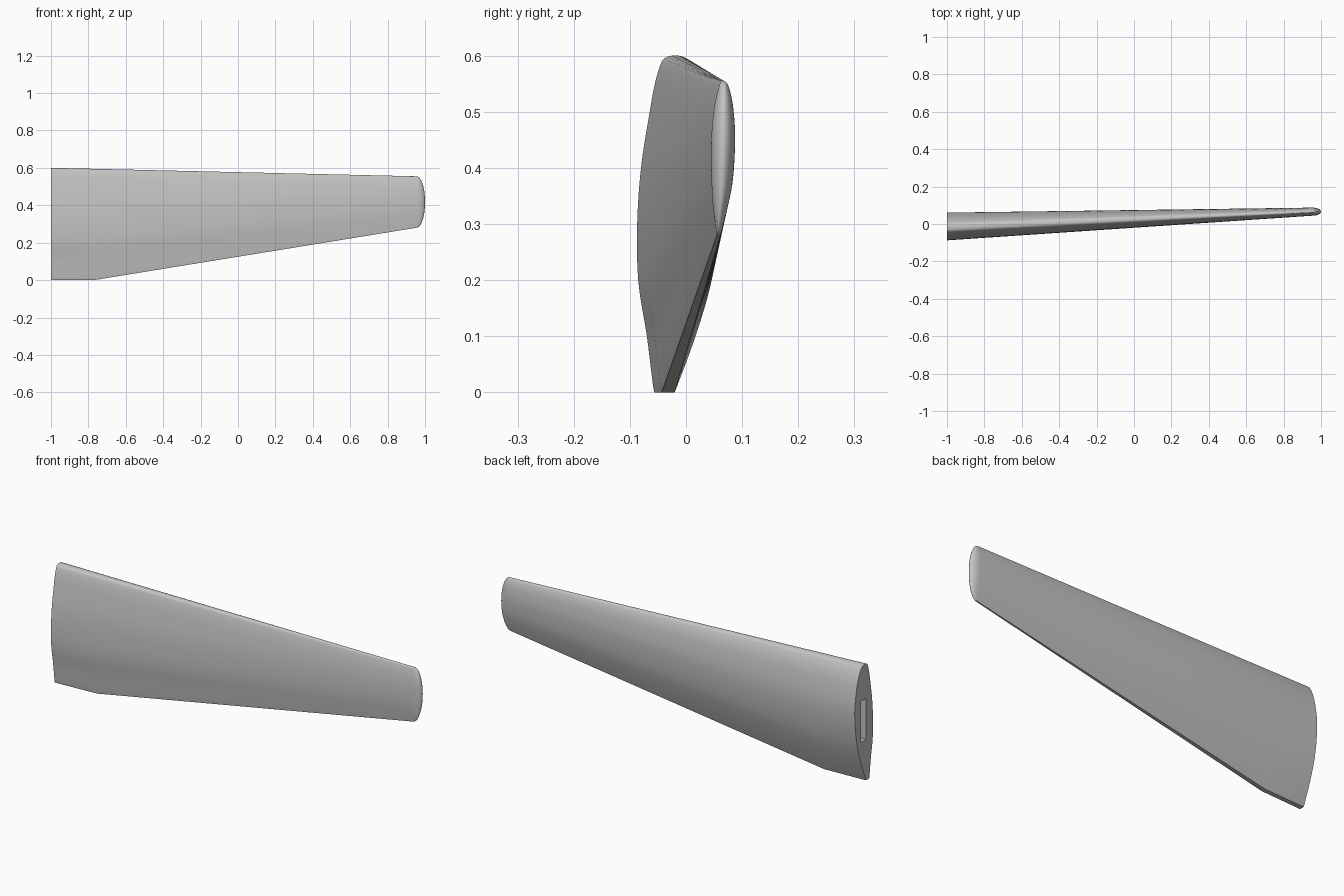
import bpy, bmesh, math
from mathutils import Vector

old = bpy.data.objects.get("Cube")
if old:
    bpy.data.objects.remove(old, do_unlink=True)

# One flat grey for the whole wing
grey = bpy.data.materials.new("light grey")
grey.use_nodes = True
colour = (0.55, 0.55, 0.55, 1)
grey.diffuse_color = colour
grey.node_tree.nodes["Principled BSDF"].inputs["Base Color"].default_value = colour

# Airfoil stations, trailing edge to leading edge:
# chord fraction, root middle, root half thickness, tip middle, tip half thickness
STATIONS = [
    (0, -.043, .010, .058, .002),
    (.012, -.043, .015, .0585, .004),
    (.17, -.030, .040, .061, .0125),
    (.33, -.0225, .0625, .064, .0185),
    (.5, -.015, .072, .0655, .021),
    (.67, -.010, .070, .0665, .021),
    (.83, -.010, .055, .067, .017),
    (.92, -.0135, .0415, .0675, .012),
    (.98, -.018, .026, .067, .007),
    (.995, -.019, .016, .066, .004),
    (1, -.019, .006, .066, .002),
]
STEPS = 5
TIP_X, CAP = 0.955, 0.045


def smooth(points, steps):
    """Catmull-Rom curve through all stations."""
    pts = [Vector(p) for p in points]
    pts = [pts[0]] + pts + [pts[-1]]
    out = []
    for a, b, c, d in zip(pts, pts[1:], pts[2:], pts[3:]):
        for i in range(steps):
            t = i / steps
            out.append(b + (c - a) * (t / 2) + (a * 2 - b * 5 + c * 4 - d) * (t * t / 2)
                       + (b * 3 - a - c * 3 + d) * (t ** 3 / 2))
    return out + [pts[-1]]


curve = smooth(STATIONS, STEPS)


def section(x, low, high, turn=0.0):
    """Closed airfoil loop; turn sweeps the rounded tip outwards."""
    blend = (x + 1) / (TIP_X + 1)
    front, back = [], []
    for s, root_mid, root_half, tip_mid, tip_half in curve:
        s = min(max(s, 0), 1)
        mid = root_mid + (tip_mid - root_mid) * blend
        half = (root_half + (tip_half - root_half) * blend) * math.cos(turn)
        bulge = CAP * math.sqrt(max(0, 1 - (2 * s - 1) ** 2)) * math.sin(turn)
        z = low + (high - low) * s
        front.append((x + bulge, mid - half, z))
        back.append((x + bulge, mid + half, z))
    return front + back[::-1]


# Wing skin: straight root, tapering panel, rounded tip
loops = [section(-1, 0, .6), section(-.77, 0, .595)]
loops += [section(TIP_X, .28, .555, math.pi / 2 * i / 10) for i in range(11)]
bm = bmesh.new()
rings = [[bm.verts.new(p) for p in loop] for loop in loops]
for a, b in zip(rings, rings[1:]):
    for i in range(len(a)):
        j = (i + 1) % len(a)
        bm.faces.new((a[i], a[j], b[j], b[i]))
bm.faces.new(rings[0])
bmesh.ops.remove_doubles(bm, verts=bm.verts[:], dist=0.00005)
bmesh.ops.recalc_face_normals(bm, faces=bm.faces[:])
mesh = bpy.data.meshes.new("wing")
bm.to_mesh(mesh)
bm.free()
mesh.materials.append(grey)
wing = bpy.data.objects.new("wing", mesh)
bpy.context.collection.objects.link(wing)

# Spar slot cut into the root face
bpy.ops.mesh.primitive_cube_add(size=1, location=(-1, -.01, .315))
cutter = bpy.context.object
cutter.name = "spar_slot_cutter"
cutter.scale = (.5, .04, .21)
cutter.hide_render = True
cutter.data.materials.append(grey)
bpy.ops.object.select_all(action='DESELECT')
bpy.context.view_layer.objects.active = wing
wing.select_set(True)
cut = wing.modifiers.new("spar_slot", 'BOOLEAN')
cut.operation = 'DIFFERENCE'
cut.solver = 'EXACT'
cut.object = cutter
bpy.ops.object.modifier_apply(modifier=cut.name)
bpy.data.objects.remove(cutter, do_unlink=True)
bpy.ops.object.shade_smooth_by_angle(angle=math.radians(40))
